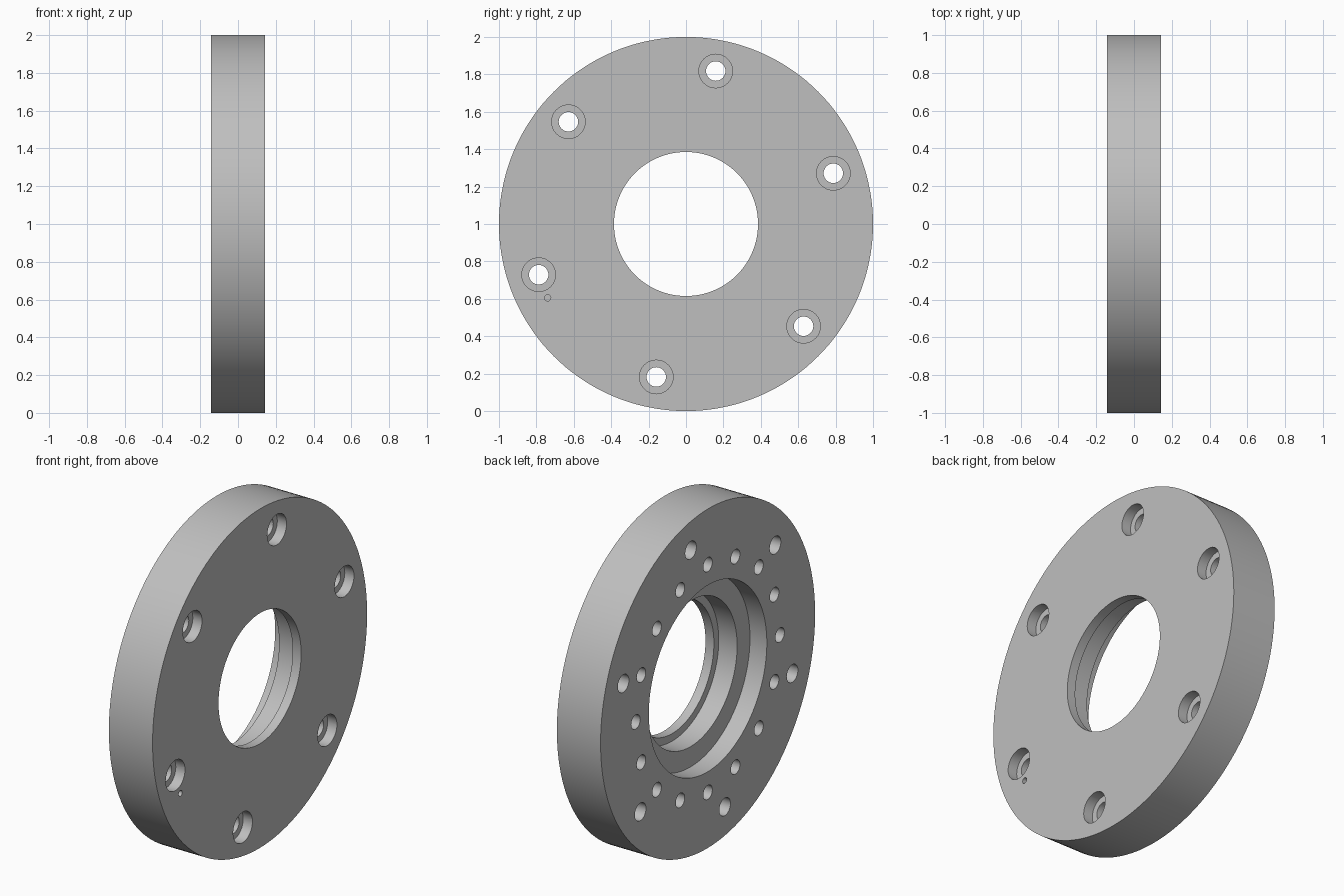
import bpy, bmesh
from math import sin, cos, pi, radians

cube = bpy.data.objects.get("Cube")
if cube:
    bpy.data.objects.remove(cube, do_unlink=True)

HALF = 0.1425       # half the plate thickness
OVER = 0.02         # how far cutters stick out of the faces

steel = bpy.data.materials.new("plain grey metal")
grey = (0.52, 0.52, 0.52, 1)
steel.diffuse_color = grey
steel.use_nodes = True
steel.node_tree.nodes["Principled BSDF"].inputs["Base Color"].default_value = grey


def revolve(bm, profile, y=0, z=0, segments=32, closed=False):
    """Turn an (x, radius) profile about an axis along x, at (y, z)."""
    rings = []
    for x, r in profile:
        rings.append([bm.verts.new((x, y + r * sin(2 * pi * i / segments),
                                    z + r * cos(2 * pi * i / segments)))
                      for i in range(segments)])
    pairs = list(zip(rings, rings[1:]))
    if closed:
        pairs.append((rings[-1], rings[0]))
    else:
        bm.faces.new(rings[0])
        bm.faces.new(rings[-1])
    for a, b in pairs:
        for i in range(segments):
            j = (i + 1) % segments
            bm.faces.new((a[i], a[j], b[j], b[i]))


def make_object(name, bm):
    bmesh.ops.recalc_face_normals(bm, faces=bm.faces)
    mesh = bpy.data.meshes.new(name)
    bm.to_mesh(mesh)
    bm.free()
    mesh.materials.append(steel)
    obj = bpy.data.objects.new(name, mesh)
    bpy.context.collection.objects.link(obj)
    return obj


# Disc with a stepped bore that opens towards -x
bm = bmesh.new()
revolve(bm, [(-HALF, 1), (HALF, 1), (HALF, 0.385), (HALF - 0.055, 0.385),
             (HALF - 0.055, 0.43), (-HALF + 0.11, 0.43),
             (-HALF + 0.11, 0.55), (-HALF, 0.55)],
        z=1, segments=144, closed=True)
flange = make_object("flange_disc", bm)

# Cutter for every hole
bm = bmesh.new()
ledge = HALF - 0.06
for k in range(6):          # counterbored bolt holes
    a = radians(11 + 60 * k)
    revolve(bm, [(-HALF - OVER, 0.052), (ledge, 0.052),
                 (ledge, 0.09), (HALF + OVER, 0.09)],
            0.833 * sin(a), 1 + 0.833 * cos(a))
for k in range(16):         # blind ring of holes on the -x face
    a = 2 * pi * k / 16
    revolve(bm, [(-HALF - OVER, 0.042), (0.0, 0.042)],
            0.672 * sin(a), 1 + 0.672 * cos(a))
# small locating hole on the +x face
revolve(bm, [(HALF - 0.06, 0.017), (HALF + OVER, 0.017)], -0.74, 0.605, 24)
cutter = make_object("hole_cutter", bm)
cutter.hide_render = True

cut = flange.modifiers.new("holes", "BOOLEAN")
cut.operation = "DIFFERENCE"
cut.solver = "EXACT"
cut.object = cutter

bpy.ops.object.select_all(action="DESELECT")
flange.select_set(True)
bpy.context.view_layer.objects.active = flange
bpy.ops.object.modifier_apply(modifier=cut.name)
bpy.data.objects.remove(cutter, do_unlink=True)
bpy.ops.object.shade_smooth_by_angle(angle=radians(30))
flange.location.z = 0
